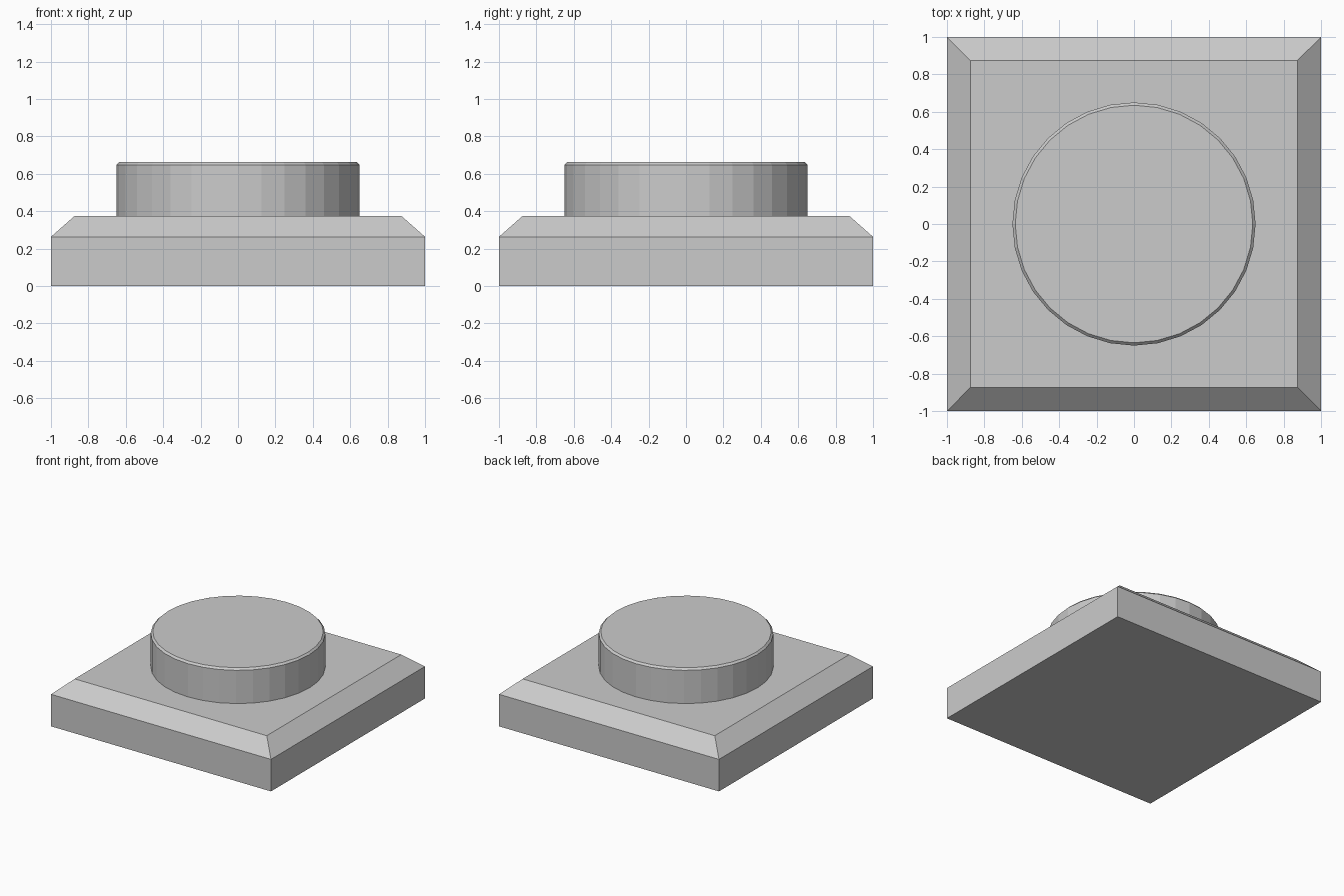
import bpy, bmesh
from math import cos, sin, tau

if "Cube" in bpy.data.objects:
    bpy.data.objects.remove(bpy.data.objects["Cube"])


def lofted(name, sides, turn, rings):
    """Closed solid from stacked regular rings given as (radius, z)."""
    bm = bmesh.new()
    loops = []
    for r, z in rings:
        angles = [tau * (i + turn) / sides for i in range(sides)]
        loops.append([bm.verts.new((r * cos(a), r * sin(a), z)) for a in angles])
    for low, high in zip(loops, loops[1:]):
        for i in range(sides):
            j = (i + 1) % sides
            bm.faces.new((low[i], low[j], high[j], high[i]))
    bm.faces.new(loops[0][::-1])
    bm.faces.new(loops[-1])
    mesh = bpy.data.meshes.new(name)
    bm.to_mesh(mesh)
    bm.free()
    obj = bpy.data.objects.new(name, mesh)
    bpy.context.collection.objects.link(obj)
    return obj


# Square base with sloped upper edges (half-width to corner radius)
diag = 2 ** 0.5
lofted("base", 4, 0.5, [(diag, 0), (diag, 0.263), (0.873 * diag, 0.375)])

# Round button with a small chamfer on its rim
lofted("button", 32, 0, [(0.65, 0.375), (0.65, 0.648), (0.635, 0.663)])
